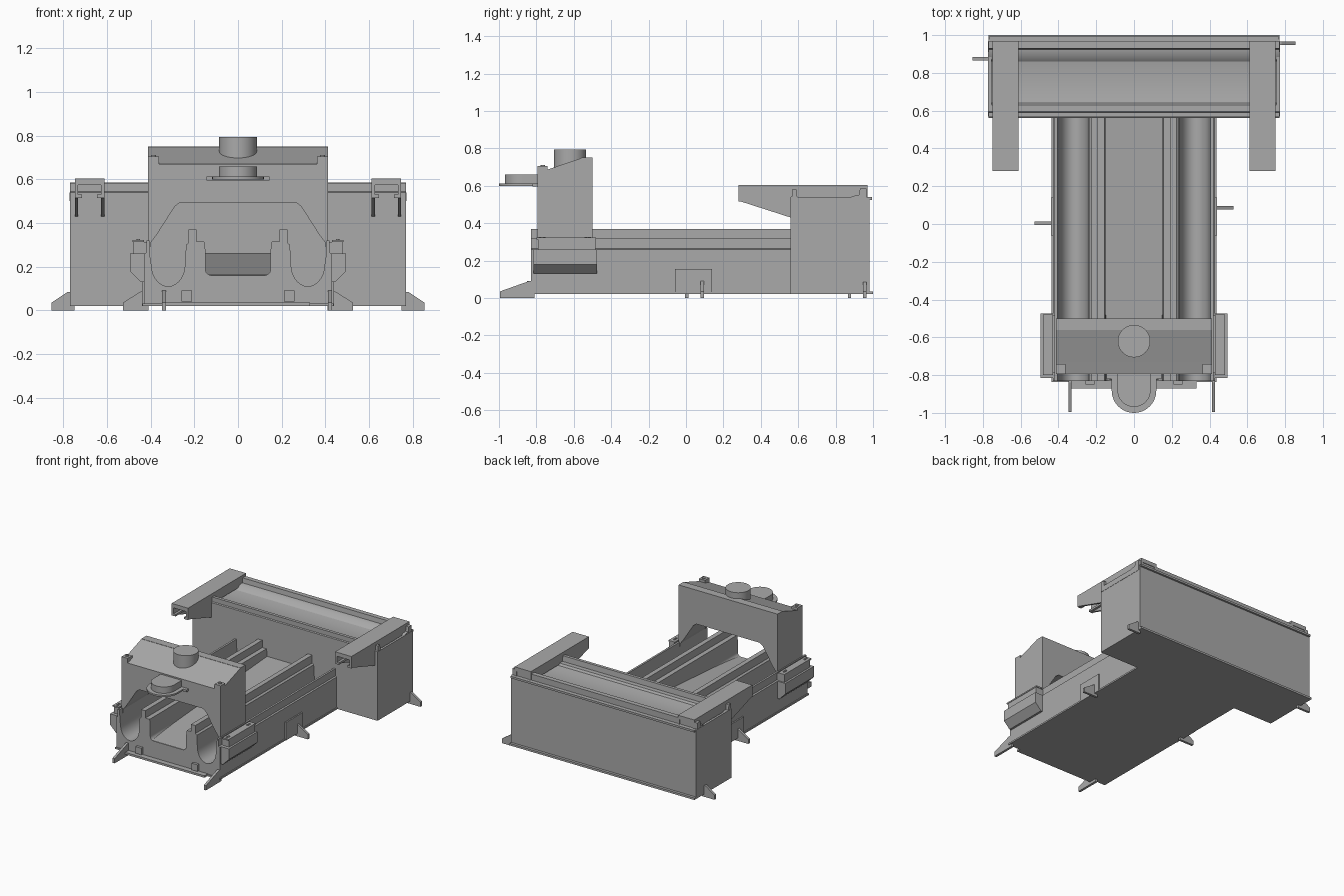
import bpy, bmesh, math
from mathutils import Vector

if "Cube" in bpy.data.objects:
    bpy.data.objects.remove(bpy.data.objects["Cube"])

grey = bpy.data.materials.new("machine_grey")
grey.use_nodes = True
colour = (0.4, 0.4, 0.4, 1)
grey.diffuse_color = colour
grey.node_tree.nodes["Principled BSDF"].inputs["Base Color"].default_value = colour


def finish(name, bm):
    bmesh.ops.recalc_face_normals(bm, faces=bm.faces)
    mesh = bpy.data.meshes.new(name)
    bm.to_mesh(mesh)
    bm.free()
    mesh.materials.append(grey)
    ob = bpy.data.objects.new(name, mesh)
    bpy.context.collection.objects.link(ob)
    return ob


def extrude(name, points, axis, start, end):
    """Extrude a closed profile along one axis; points use the other two axes in order."""
    bm = bmesh.new()
    verts = []
    for p in points:
        co = list(p)
        co.insert(axis, start)
        verts.append(bm.verts.new(co))
    face = bm.faces.new(verts)
    step = Vector((0, 0, 0))
    step[axis] = end - start
    new = bmesh.ops.extrude_face_region(bm, geom=[face])["geom"]
    bmesh.ops.translate(bm, verts=[v for v in new if isinstance(v, bmesh.types.BMVert)], vec=step)
    return finish(name, bm)


def box(name, x, y, z):
    return extrude(name, [(x[0], y[0]), (x[1], y[0]), (x[1], y[1]), (x[0], y[1])], 2, *z)


def cylinder(name, x, y, z, r, sides=48):
    ring = [(x + r * math.cos(math.tau * i / sides), y + r * math.sin(math.tau * i / sides))
            for i in range(sides)]
    return extrude(name, ring, 2, *z)


def mirrored(half):
    return half + [(-x, z) for x, z in reversed(half)]


def arc(cx, cz, rx, rz, a0, a1, n=8):
    return [(cx + rx * math.cos(math.radians(a0 + (a1 - a0) * i / n)),
             cz + rz * math.sin(math.radians(a0 + (a1 - a0) * i / n))) for i in range(n + 1)]


def smooth(ob):
    bpy.ops.object.select_all(action="DESELECT")
    ob.select_set(True)
    bpy.context.view_layer.objects.active = ob
    bpy.ops.object.shade_smooth_by_angle(angle=math.radians(32))


def cut(ob, cutter):
    mod = ob.modifiers.new("hole", "BOOLEAN")
    mod.operation = "DIFFERENCE"
    mod.object = cutter
    cutter.hide_render = True
    cutter.hide_viewport = True


# Long bed with two side gutters, guide rails and a centre chute
half = [(0.43, 0.02), (0.43, 0.26), (0.42, 0.265), (0.42, 0.32), (0.405, 0.32), (0.402, 0.24)]
half += arc(0.32, 0.21, 0.077, 0.10, 0, -180, 14)
half += [(0.238, 0.30), (0.226, 0.31), (0.226, 0.37), (0.19, 0.37), (0.19, 0.315),
         (0.155, 0.315), (0.15, 0.28)]
half += arc(0.12, 0.19, 0.03, 0.03, 0, -90, 6)
smooth(extrude("bed", mirrored(half), 1, -0.83, 0.57))
extrude("chute_ramp", [(-0.83, 0.155), (0.57, 0.155), (0.57, 0.26), (-0.82, 0.163)], 0, -0.15, 0.15)
box("bed_base_lip", (-0.437, 0.437), (-0.837, 0.56), (0.02, 0.032))
box("bed_front_lip", (-0.33, 0.33), (-0.87, -0.83), (0.02, 0.035))

# Rear cross box with a shallow trough along its top
profile = [(0.56, 0.02), (0.56, 0.54), (0.567, 0.545), (0.567, 0.58), (0.59, 0.58), (0.595, 0.54),
           (0.63, 0.54), (0.64, 0.525), (0.7, 0.515), (0.8, 0.512), (0.86, 0.52), (0.89, 0.545),
           (0.925, 0.55), (0.93, 0.585), (0.965, 0.585), (0.965, 0.54), (0.98, 0.535), (0.98, 0.02)]
smooth(extrude("rear_box", profile, 0, -0.77, 0.77))
box("rear_box_lip", (-0.77, 0.77), (0.97, 1.0), (0.02, 0.035))
box("rear_top_ledge", (-0.765, 0.765), (0.97, 0.995), (0.525, 0.54))

# Portal frame across the bed
frame = mirrored([(0.412, 0.26), (0.412, 0.75), ])
opening = [(-0.405, 0.26), (-0.40, 0.31), (-0.37, 0.35), (-0.29, 0.475), (-0.265, 0.495)]
frame = ([(0.412, 0.26), (0.412, 0.75), (-0.412, 0.75), (-0.412, 0.26)]
         + opening + [(-x, z) for x, z in reversed(opening)])
portal = extrude("portal_frame", frame, 1, -0.795, -0.5)
slope = [(-0.9, 0.67), (-0.79, 0.67), (-0.73, 0.69), (-0.56, 0.748), (-0.56, 0.9), (-0.9, 0.9)]
cut(portal, extrude("top_slope_cutter", slope, 0, -0.6, 0.6))

# Spindle cap and rounded front nose
smooth(cylinder("spindle_cap", 0, -0.62, (0.62, 0.795), 0.086))


def tongue(name, r, cy, z):
    smooth(extrude(name, [(r, -0.78)] + arc(0, cy, r, r, 0, -180, 24) + [(-r, -0.78)], 2, *z))


tongue("nose", 0.088, -0.88, (0.61, 0.66))
tongue("nose_flange", 0.118, -0.882, (0.60, 0.612))
box("nose_flange_root", (-0.145, 0.145), (-0.82, -0.78), (0.595, 0.612))


def foot(name, place, width, length, height):
    """Ribbed foot: place maps (along, outward) to world x and y."""
    def world(along, out):
        return place(along, out)

    bm = bmesh.new()

    def block(a0, a1, side):
        rows = [[bm.verts.new((*world(a, out), z)) for out, z in side] for a in (a0, a1)]
        bm.faces.new(rows[0])
        bm.faces.new(rows[1][::-1])
        for i in range(len(side)):
            j = (i + 1) % len(side)
            bm.faces.new((rows[0][i], rows[1][i], rows[1][j], rows[0][j]))

    h = width / 2
    block(-h, h, [(-0.02, 0), (length, 0), (length, 0.018), (-0.02, 0.018)])
    rib = [(-0.02, 0), (length, 0), (length, 0.035), (0.01, height), (-0.02, height)]
    block(-h, -h + 0.018, rib)
    block(h - 0.018, h, rib)
    ob = finish(name, bm)
    hx, hy = world(0, length * 0.62)
    cut(ob, cylinder(name + "_hole_cutter", hx, hy, (-0.02, 0.05), 0.013, 20))


for side, s in (("left", 1), ("right", -1)):
    def span(a, b):
        return tuple(sorted((s * a, s * b)))

    # Saddles carrying the portal
    extrude(side + "_saddle", [(s * x, z) for x, z in
            [(0.42, 0.13), (0.445, 0.13), (0.495, 0.18), (0.495, 0.26), (0.42, 0.26)]], 1, -0.815, -0.475)
    box(side + "_saddle_cap", span(0.405, 0.48), (-0.79, -0.485), (0.26, 0.312))
    box(side + "_saddle_plate", span(0.43, 0.483), (-0.80, -0.48), (0.312, 0.322))
    for y in (-0.78, -0.76, -0.535, -0.515):
        cylinder(side + "_saddle_bolt", s * 0.456, y, (0.32, 0.327), 0.008, 12)
    box(side + "_portal_ear", span(0.362, 0.412), (-0.795, -0.74), (0.66, 0.705))
    cylinder(side + "_ear_pin", s * 0.387, -0.765, (0.70, 0.712), 0.012, 16)

    # Hollow overhanging arms
    shape = [(0.28, 0.605), (0.28, 0.52), (0.56, 0.43), (0.57, 0.53), (0.97, 0.53), (0.97, 0.605)]
    extrude(side + "_arm_inner_web", shape, 0, s * 0.612, s * 0.627)
    extrude(side + "_arm_outer_web", shape, 0, s * 0.733, s * 0.748)
    box(side + "_arm_top", span(0.612, 0.748), (0.28, 0.97), (0.575, 0.605))
    box(side + "_arm_inner_flange", span(0.612, 0.645), (0.28, 0.56), (0.515, 0.53))
    box(side + "_arm_outer_flange", span(0.715, 0.748), (0.28, 0.56), (0.515, 0.53))
    box(side + "_box_end_plate", span(0.755, 0.772), (0.57, 0.97), (0.5, 0.54))

    # Feet
    foot(side + "_front_foot", lambda a, o: (s * 0.38 + a, -0.83 - o), 0.1, 0.165, 0.09)
    foot(side + "_middle_foot", lambda a, o: (s * (0.43 + o), 0.045 + a), 0.1, 0.098, 0.09)
    foot(side + "_rear_foot", lambda a, o: (s * (0.77 + o), 0.915 + a), 0.1, 0.085, 0.085)
    box(side + "_middle_foot_pad", span(0.42, 0.44), (-0.06, 0.14), (0.02, 0.155))
    box(side + "_front_stop", span(0.21, 0.258), (-0.85, -0.82), (0.04, 0.09))
